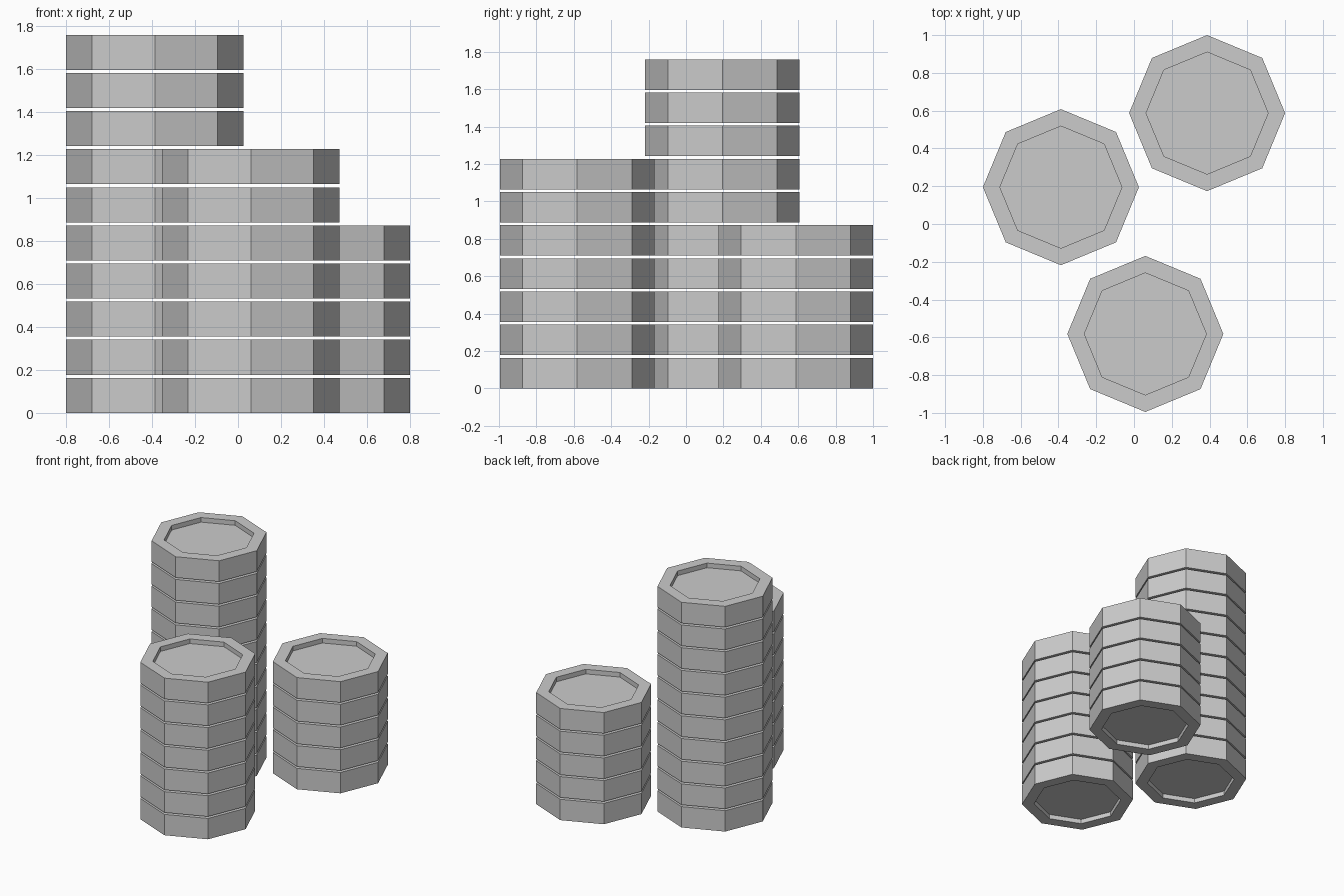
import bpy, bmesh
from math import cos, sin, tau

cube = bpy.data.objects.get("Cube")
if cube:
    bpy.data.objects.remove(cube)

SIDES = 8
RADIUS, INNER = 0.413, 0.323
HEIGHT, PITCH, RECESS = 0.163, 0.1774, 0.036

grey = bpy.data.materials.new("plain grey")
grey.use_nodes = True
colour = (0.6, 0.6, 0.6, 1)
grey.diffuse_color = colour
grey.node_tree.nodes["Principled BSDF"].inputs["Base Color"].default_value = colour


def coin_mesh():
    """Octagonal coin with a raised rim on both faces."""
    bm = bmesh.new()
    profile = [(INNER, RECESS), (INNER, 0), (RADIUS, 0),
               (RADIUS, HEIGHT), (INNER, HEIGHT), (INNER, HEIGHT - RECESS)]
    rings = [[bm.verts.new((r * cos(tau * i / SIDES), r * sin(tau * i / SIDES), z))
              for i in range(SIDES)] for r, z in profile]
    for low, high in zip(rings, rings[1:]):
        for i in range(SIDES):
            j = (i + 1) % SIDES
            bm.faces.new((low[i], low[j], high[j], high[i]))
    # Recessed floors
    bm.faces.new(rings[0][::-1])
    bm.faces.new(rings[-1])
    bmesh.ops.recalc_face_normals(bm, faces=bm.faces)
    mesh = bpy.data.meshes.new("coin")
    bm.to_mesh(mesh)
    bm.free()
    mesh.materials.append(grey)
    return mesh


# Three stacks: name, centre x, centre y, number of coins
coin = coin_mesh()
for name, x, y, count in (("tall_stack", -0.387, 0.195, 10),
                          ("middle_stack", 0.06, -0.582, 7),
                          ("short_stack", 0.387, 0.587, 5)):
    for level in range(count):
        obj = bpy.data.objects.new(f"{name}_coin_{level + 1}", coin)
        obj.location = (x, y, level * PITCH)
        bpy.context.collection.objects.link(obj)
